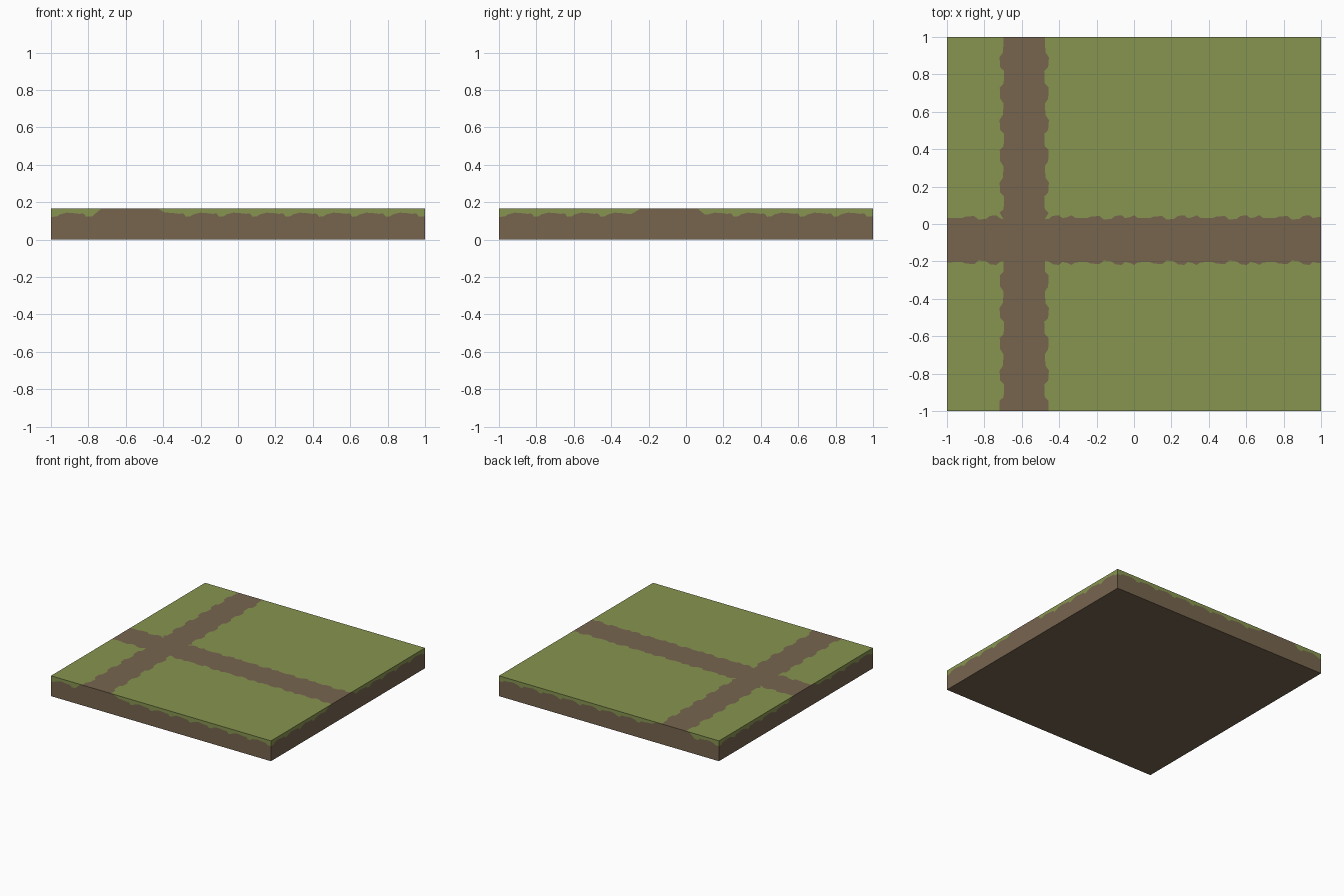
import bpy, bmesh
from mathutils import Vector

if "Cube" in bpy.data.objects:
    bpy.data.objects.remove(bpy.data.objects["Cube"])

H = 0.167                    # tile height
XL, XR = -0.697, -0.477      # edges of the path running front to back
YB, YT = -0.197, 0.025       # edges of the path running side to side


def material(name, rgb):
    m = bpy.data.materials.new(name)
    m.diffuse_color = (*rgb, 1)
    m.use_nodes = True
    m.node_tree.nodes["Principled BSDF"].inputs["Base Color"].default_value = m.diffuse_color
    return m


GRASS = material("grass green", (0.242, 0.296, 0.080))
SOIL = material("soil brown", (0.184, 0.130, 0.078))

# ragged profiles: (fraction of period, offset)
PATH_X = [(0.0, .022), (.06, .008), (.25, .006), (.31, .014), (.45, .018), (.52, -.002),
          (.64, .003), (.70, .018), (.80, .022), (.86, .006), (.94, .012)]
PATH_Y = [(0.0, .018), (.18, .021), (.24, 0), (.44, -.003), (.50, .018), (.66, .022),
          (.74, .004), (.92, 0)]
FRINGE = [(0.0, .143), (.22, .138), (.36, .139), (.44, .122), (.56, .124), (.66, .135),
          (.86, .144)]


def ragged(pattern, period, a, b):
    """Points (t, offset) of a repeating pattern, strictly between a and b."""
    pts = [(k * period + f * period, v) for k in range(-9, 9) for f, v in pattern]
    pts = [p for p in pts if a + .004 < p[0] < b - .004]
    return [(a, pts[0][1])] + pts + [(b, pts[-1][1])]


def build(name, polys, mat):
    """Object from flat polygons, each given as (points, outward direction)."""
    bm = bmesh.new()
    for pts, out in polys:
        f = bm.faces.new([bm.verts.new(p) for p in pts])
        f.normal_update()
        if f.normal.dot(Vector(out)) < 0:
            f.normal_flip()
    bmesh.ops.triangulate(bm, faces=[f for f in bm.faces if len(f.verts) > 4],
                          ngon_method='EAR_CLIP')
    bmesh.ops.remove_doubles(bm, verts=bm.verts, dist=1e-5)
    me = bpy.data.meshes.new(name)
    bm.to_mesh(me)
    bm.free()
    me.materials.append(mat)
    bpy.context.collection.objects.link(bpy.data.objects.new(name, me))


def quadrant_edge(sx, sy):
    """Path border of one lawn: in from the y side to the crossing, out to the x side."""
    x0, y0 = (XR if sx > 0 else XL), (YT if sy > 0 else YB)
    ys = ragged(PATH_Y, .335, *sorted((y0, sy)))
    xs = ragged(PATH_X, .335, *sorted((x0, sx)))
    # the right-hand ragged edge bulges into the lawn, as do all the others
    down = [(x0 + sx * v, y, H) for y, v in sorted(ys, key=lambda p: -abs(p[0] - y0))]
    across = [(x, y0 + sy * v, H) for x, v in sorted(xs, key=lambda p: abs(p[0] - x0))]
    return down[:-1] + [(x0, y0, H)] + across[1:]


# lawns and the crossing paths on the top
up = (0, 0, 1)
lawns, cross = [], []
for sx, sy in ((1, 1), (1, -1), (-1, -1), (-1, 1)):
    edge = quadrant_edge(sx, sy)
    lawns.append((edge + [(sx, sy, H)], up))
    cross += edge if sx * sy > 0 else edge[::-1]
build("lawns", lawns, GRASS)
build("crossing_paths", [(cross, up)], SOIL)

# grass fringe and soil on the four sides, interrupted where a path arrives
fringes, walls = [], []
for axis, sign in ((0, -1), (0, 1), (1, -1), (1, 1)):
    g0, g1 = (-.73, -.43) if axis == 0 else (-.24, .06)

    def place(u, z):
        return (u, sign, z) if axis == 0 else (sign, u, z)

    out = (0, sign, 0) if axis == 0 else (sign, 0, 0)
    left = ragged(FRINGE, .178, -1, g0 - .05) + [(g0, H)]
    right = [(g1, H)] + ragged(FRINGE, .178, g1 + .04, 1)
    fringes.append(([place(*p) for p in left + [(-1, H)]], out))
    fringes.append(([place(*p) for p in right + [(1, H)]], out))
    walls.append(([place(*p) for p in [(-1, 0)] + left + right + [(1, 0)]], out))
build("grass_fringe", fringes, GRASS)
walls.append(([(-1, -1, 0), (1, -1, 0), (1, 1, 0), (-1, 1, 0)], (0, 0, -1)))
build("soil_base", walls, SOIL)
